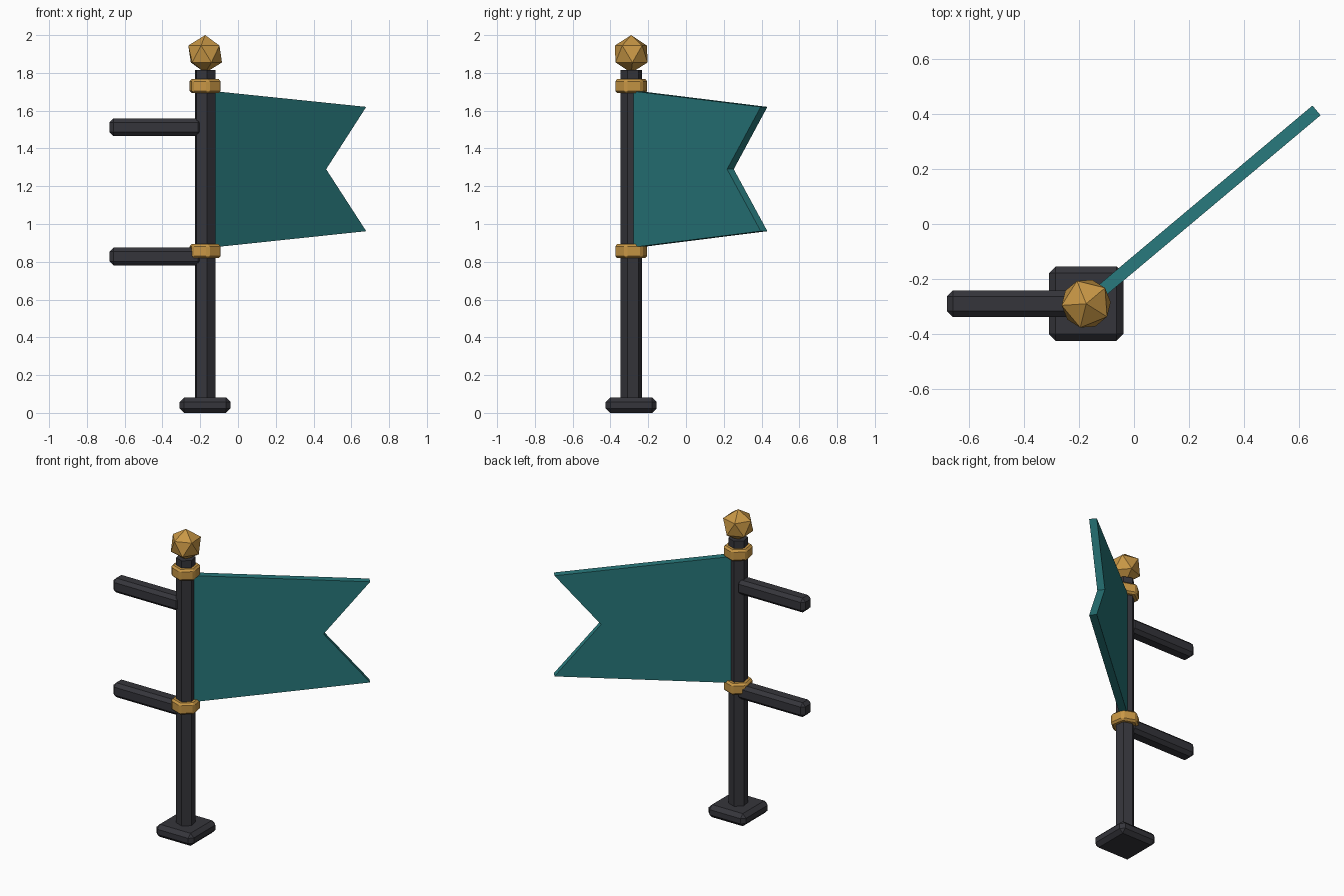
import bpy, bmesh
from math import radians, cos, sin
from mathutils import Matrix

if "Cube" in bpy.data.objects:
    bpy.data.objects.remove(bpy.data.objects["Cube"])

PX, PY = -0.174, -0.29      # pole axis
TURN = radians(40)          # heading of the flag


def material(name, color):
    m = bpy.data.materials.new(name)
    m.diffuse_color = (*color, 1)
    m.use_nodes = True
    m.node_tree.nodes["Principled BSDF"].inputs["Base Color"].default_value = m.diffuse_color
    return m


IRON = material("dark_iron", (0.036, 0.036, 0.044))
GOLD = material("gold", (0.58, 0.31, 0.06))
TEAL = material("teal_cloth", (0.021, 0.19, 0.2))


def finish(name, bm, mat, chamfer=0):
    bmesh.ops.recalc_face_normals(bm, faces=bm.faces[:])
    if chamfer:
        bmesh.ops.bevel(bm, geom=bm.edges[:], offset=chamfer, segments=1,
                        affect='EDGES', profile=0.5)
    me = bpy.data.meshes.new(name)
    bm.to_mesh(me)
    bm.free()
    me.materials.append(mat)
    ob = bpy.data.objects.new(name, me)
    bpy.context.collection.objects.link(ob)
    return ob


def box(name, x, y, z, mat, chamfer):
    bm = bmesh.new()
    size = Matrix.Diagonal((x[1] - x[0], y[1] - y[0], z[1] - z[0], 1))
    mid = Matrix.Translation([sum(r) / 2 for r in (x, y, z)])
    bmesh.ops.create_cube(bm, size=1, matrix=mid @ size)
    return finish(name, bm, mat, chamfer)


def hexagon(name, radius, z0, z1, mat, chamfer=0):
    bm = bmesh.new()
    ring = [bm.verts.new((PX + radius * cos(TURN + radians(60 * i)),
                          PY + radius * sin(TURN + radians(60 * i)), z0))
            for i in range(6)]
    face = bm.faces.new(ring)
    top = bmesh.ops.extrude_face_region(bm, geom=[face])["geom"]
    bmesh.ops.translate(bm, vec=(0, 0, z1 - z0),
                        verts=[v for v in top if isinstance(v, bmesh.types.BMVert)])
    return finish(name, bm, mat, chamfer)


# Foot and pole
box("base", (PX - .135, PX + .135), (PY - .135, PY + .135), (0, .082), IRON, .024)
hexagon("pole", .058, .05, 1.815, IRON)

# Gold collars above and below the flag, each with its wall arm
for label, z in (("lower", .856), ("upper", 1.73)):
    hexagon(label + "_collar", .09, z - .037, z + .037, GOLD, .012)
for label, z in (("lower", .828), ("upper", 1.512)):
    box(label + "_arm", (-.68, -.19), (PY - .048, PY + .048),
        (z - .047, z + .047), IRON, .021)

# Faceted finial
bm = bmesh.new()
bmesh.ops.create_icosphere(bm, subdivisions=1, radius=.1,
                           matrix=Matrix.Translation((PX, PY, 1.9)) @ Matrix.Rotation(TURN, 4, 'Z'))
finish("finial", bm, GOLD)

# Swallow-tailed flag, extruded through its thickness
bm = bmesh.new()
outline = [(.045, .877), (1.094, .962), (.817, 1.29), (1.094, 1.62), (.045, 1.703)]
cloth = bm.faces.new([bm.verts.new((u, -.023, z)) for u, z in outline])
back = bmesh.ops.extrude_face_region(bm, geom=[cloth])["geom"]
bmesh.ops.translate(bm, vec=(0, .046, 0),
                    verts=[v for v in back if isinstance(v, bmesh.types.BMVert)])
bm.transform(Matrix.Translation((PX, PY, 0)) @ Matrix.Rotation(TURN, 4, 'Z'))
finish("flag", bm, TEAL)
